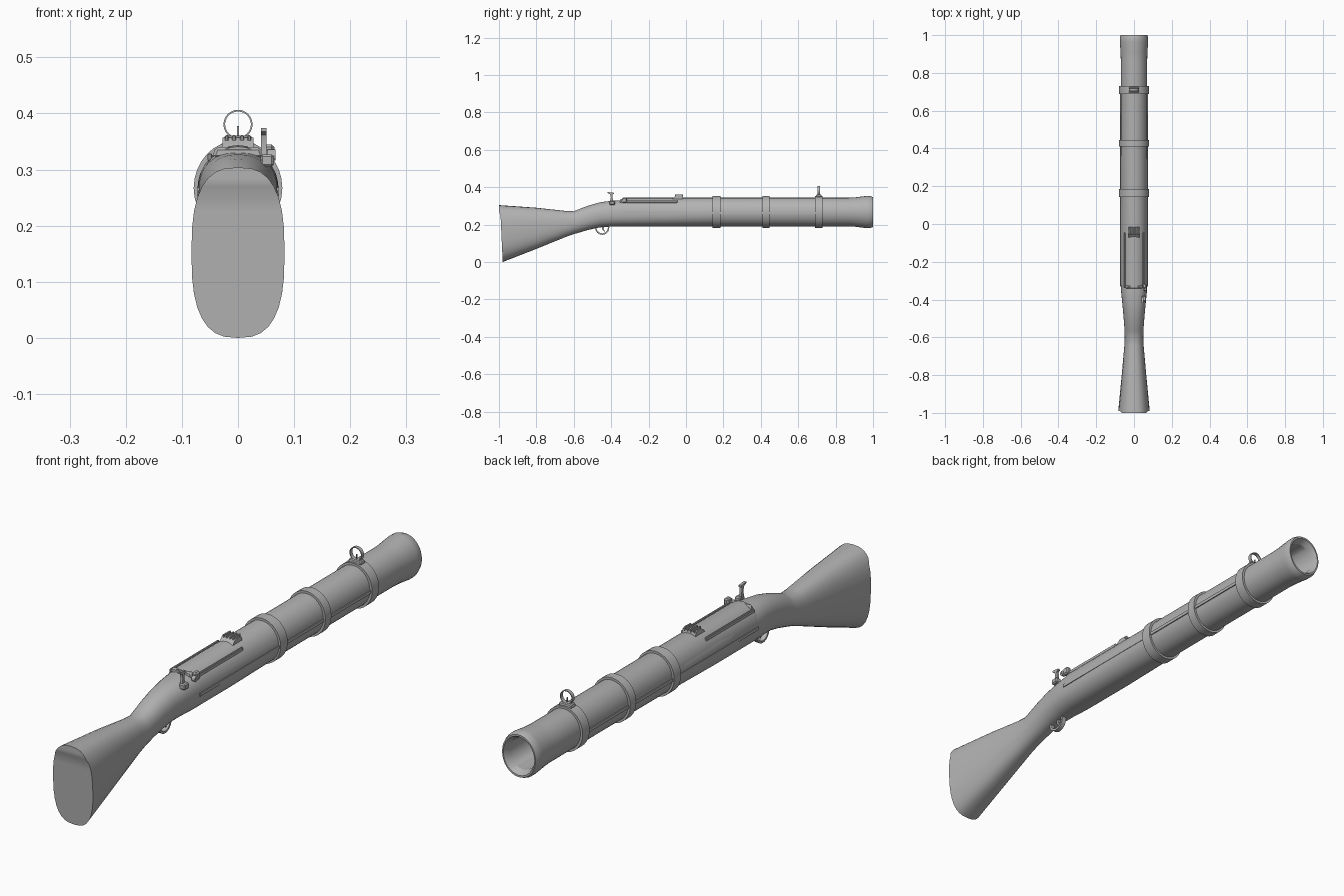
import bpy, bmesh, math
from mathutils import Vector

if "Cube" in bpy.data.objects:
    bpy.data.objects.remove(bpy.data.objects["Cube"])

GREY = bpy.data.materials.new("plain grey")
GREY.diffuse_color = (0.45, 0.45, 0.45, 1)
GREY.use_nodes = True
GREY.node_tree.nodes["Principled BSDF"].inputs["Base Color"].default_value = GREY.diffuse_color


def finish(name, bm, angle=25):
    bmesh.ops.recalc_face_normals(bm, faces=bm.faces)
    me = bpy.data.meshes.new(name)
    bm.to_mesh(me)
    bm.free()
    ob = bpy.data.objects.new(name, me)
    bpy.context.collection.objects.link(ob)
    me.materials.append(GREY)
    bpy.ops.object.select_all(action='DESELECT')
    bpy.context.view_layer.objects.active = ob
    ob.select_set(True)
    bpy.ops.object.shade_smooth_by_angle(angle=math.radians(angle))
    return ob


def section(bm, y, zc, hw, hh, n=2.0, sides=32):
    # superellipse ring across the gun's long axis, starting at the top
    ring = []
    for i in range(sides):
        a = 2 * math.pi * i / sides
        s, c = math.sin(a), math.cos(a)
        x = math.copysign(abs(s) ** (2 / n), s) * hw
        z = math.copysign(abs(c) ** (2 / n), c) * hh
        ring.append(bm.verts.new((x, y, zc + z)))
    return ring


def bridge(bm, a, b):
    k = len(a)
    for i in range(k):
        bm.faces.new((a[i], a[(i + 1) % k], b[(i + 1) % k], b[i]))


def loft(name, rows, closed=False, sides=32):
    bm = bmesh.new()
    rings = [section(bm, *r, sides=sides) for r in rows]
    for a, b in zip(rings, rings[1:]):
        bridge(bm, a, b)
    if closed:
        bridge(bm, rings[-1], rings[0])
    else:
        bm.faces.new(rings[-1])
        bm.faces.new(rings[0])
    return finish(name, bm)


def box(name, loc, size, bevel=0.0, taper=1.0):
    bm = bmesh.new()
    bmesh.ops.create_cube(bm, size=1)
    for v in bm.verts:
        t = taper if v.co.z > 0 else 1
        v.co = Vector((v.co.x * size[0] * t, v.co.y * size[1] * t, v.co.z * size[2])) + Vector(loc)
    if bevel:
        bmesh.ops.bevel(bm, geom=bm.edges[:], offset=bevel, segments=1, affect='EDGES')
    return finish(name, bm)


def hoop(name, centre, ro, ri, width, axis, sides=24):
    # flat-walled ring about the x or y axis
    bm = bmesh.new()
    rings = []
    for r, w in ((ro, -1), (ro, 1), (ri, 1), (ri, -1)):
        ring = []
        for i in range(sides):
            a = 2 * math.pi * i / sides
            u, z, d = r * math.cos(a), r * math.sin(a), w * width / 2
            p = (d, u, z) if axis == 'x' else (u, d, z)
            ring.append(bm.verts.new(Vector(p) + Vector(centre)))
        rings.append(ring)
    for i in range(4):
        bridge(bm, rings[i], rings[(i + 1) % 4])
    return finish(name, bm)


def side_profile(name, pts, x0, x1):
    # (y, z) outline extruded along x
    bm = bmesh.new()
    a = [bm.verts.new((x0, y, z)) for y, z in pts]
    b = [bm.verts.new((x1, y, z)) for y, z in pts]
    bm.faces.new(a)
    bm.faces.new(b)
    bridge(bm, a, b)
    return finish(name, bm)


# shoulder stock, wrist and receiver bed
rows = [(-0.985, 0.152, 0.083, 0.152, 2.7), (-0.80, 0.180, 0.065, 0.110, 2.5),
        (-0.645, 0.203, 0.051, 0.070, 2.3), (-0.60, 0.210, 0.049, 0.061, 2.2),
        (-0.565, 0.222, 0.050, 0.063, 2.2), (-0.52, 0.237, 0.053, 0.065, 2.2),
        (-0.46, 0.252, 0.058, 0.067, 2.2), (-0.40, 0.258, 0.064, 0.069, 2.3),
        (-0.34, 0.260, 0.070, 0.070, 2.4), (-0.10, 0.261, 0.0725, 0.071, 2.3),
        (0.14, 0.262, 0.0725, 0.072, 2.0)]
bm = bmesh.new()
rings = [section(bm, *r) for r in rows]
for a, b in zip(rings, rings[1:]):
    bridge(bm, a, b)
bm.faces.new(rings[-1])
# butt end: heel overhangs the plate slightly
for v in rings[0]:
    if v.co.z > 0.262:
        v.co.y = -1.0
    else:
        v.co.y = -0.980 - 0.012 * v.co.z / 0.26
butt, k = rings[0], len(rings[0])
for i in range(k // 2):
    quad = [butt[i], butt[i + 1], butt[(k - i - 1) % k], butt[(k - i) % k]]
    bm.faces.new(list(dict.fromkeys(quad)))
finish("stock", bm)

# barrel: outer tube, flared muzzle, hollow bore
C = 0.267
loft("barrel", [(-0.34, C, 0.068, 0.074), (-0.32, C, 0.071, 0.0765), (0.87, C, 0.070, 0.0765),
                (0.91, C, 0.071, 0.079), (0.965, C, 0.075, 0.086), (0.985, C, 0.075, 0.086),
                (1.0, C, 0.070, 0.080), (1.0, C, 0.065, 0.073), (0.975, C, 0.056, 0.060),
                (0.35, C, 0.056, 0.060)])

# barrel bands
for i, y in enumerate((0.163, 0.428, 0.71)):
    w = 0.021 if i != 1 else 0.018
    loft(f"barrel_band_{i + 1}", [(y - w, C, 0.066, 0.070), (y - w, C, 0.079, 0.085),
                                  (y + w, C, 0.079, 0.085), (y + w, C, 0.066, 0.070)], closed=True)

# fore-end edge strips and breech cover rails
for s, side in ((-1, "left"), (1, "right")):
    box(f"fore_end_strip_{side}", (s * 0.070, 0.19, 0.262), (0.007, 1.04, 0.012))
    box(f"cover_rail_{side}", (s * 0.050, -0.19, 0.322), (0.008, 0.29, 0.014), 0.002)

# breech collar at the back of the cover
box("breech_collar", (0, -0.333, 0.330), (0.094, 0.018, 0.020), 0.005, 0.85)

# rear sight block with ridges
side_profile("rear_sight_base", [(-0.075, 0.335), (-0.060, 0.350), (-0.05, 0.357),
                                 (-0.03, 0.357), (-0.02, 0.352), (-0.015, 0.335)], -0.028, 0.028)
for x in (-0.020, -0.007, 0.007, 0.020):
    box("rear_sight_ridge", (x, -0.037, 0.355), (0.007, 0.042, 0.013), 0.002)

# cocking lever on the right of the wrist
side_profile("cocking_lever", [(-0.390, 0.315), (-0.408, 0.315), (-0.402, 0.345), (-0.406, 0.362),
                               (-0.419, 0.368), (-0.419, 0.374), (-0.386, 0.370), (-0.386, 0.364),
                               (-0.394, 0.360), (-0.392, 0.345)], 0.041, 0.051)
box("lever_pivot", (0.052, -0.395, 0.316), (0.024, 0.030, 0.022), 0.004)
box("side_latch", (0.055, -0.328, 0.330), (0.020, 0.026, 0.030), 0.005)
hoop("latch_knob", (0.060, -0.345, 0.326), 0.010, 0.003, 0.014, 'x', 12)

# trigger ring and trigger below the wrist
hoop("trigger_ring", (0, -0.448, 0.183), 0.038, 0.030, 0.018, 'x')
side_profile("trigger", [(-0.435, 0.195), (-0.452, 0.195), (-0.448, 0.175), (-0.438, 0.162),
                         (-0.434, 0.164), (-0.440, 0.178)], -0.005, 0.005)

# front ring sight
box("front_sight_base", (0, 0.71, 0.354), (0.056, 0.030, 0.014), 0.003, 0.85)
hoop("front_sight_ring", (0, 0.71, 0.3805), 0.026, 0.023, 0.014, 'y')
box("front_sight_post", (0, 0.71, 0.367), (0.003, 0.006, 0.022))
